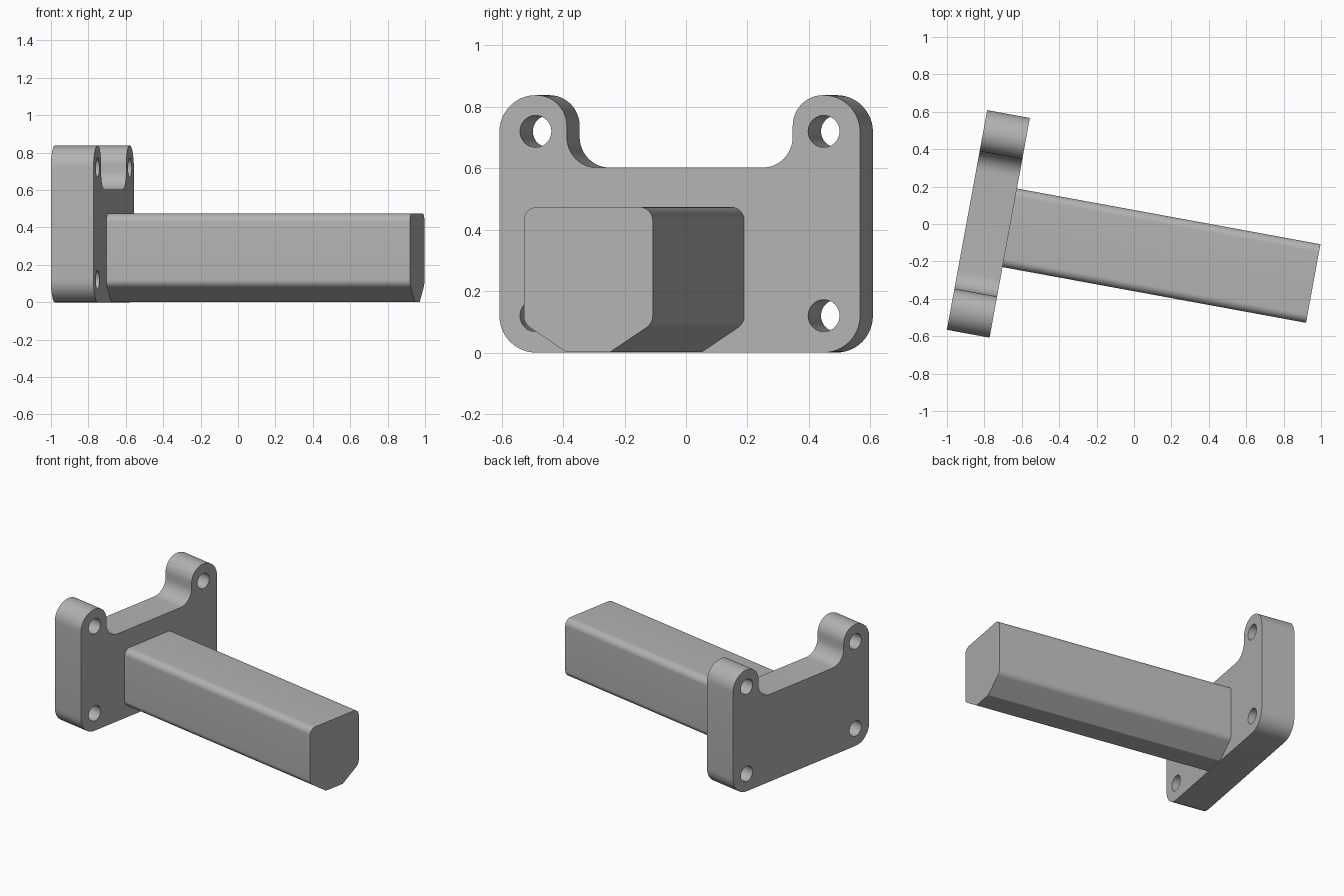
import bpy, bmesh, math
from mathutils import Vector

if "Cube" in bpy.data.objects:
    bpy.data.objects.remove(bpy.data.objects["Cube"], do_unlink=True)

steel = bpy.data.materials.new("plain grey")
steel.use_nodes = True
grey = (0.45, 0.45, 0.45, 1)
steel.diffuse_color = grey
steel.node_tree.nodes["Principled BSDF"].inputs["Base Color"].default_value = grey

YAW = math.radians(-10.4)
MID = -0.14          # centre line of both parts, across the plate


def rounded(corners, steps=12):
    """Replace each (y, z, radius) corner by a tangent arc."""
    out = []
    for i, (y, z, r) in enumerate(corners):
        p = Vector((y, z))
        if r == 0:
            out.append(p)
            continue
        a = (Vector(corners[i - 1][:2]) - p).normalized()
        b = (Vector(corners[(i + 1) % len(corners)][:2]) - p).normalized()
        half = a.angle(b) / 2
        centre = p + (a + b).normalized() * r / math.sin(half)
        start = p + a * r / math.tan(half) - centre
        end = p + b * r / math.tan(half) - centre
        sweep = math.pi - 2 * half
        for k in range(steps + 1):
            t = k / steps
            out.append(centre + (start * math.sin((1 - t) * sweep)
                                 + end * math.sin(t * sweep)) / math.sin(sweep))
    return out


def circle(y, z, r, n=32):
    return [Vector((y + r * math.cos(2 * math.pi * k / n),
                    z + r * math.sin(2 * math.pi * k / n))) for k in range(n)]


def mirrored(half):
    """Close a half profile across the centre line."""
    return half + [(-y, z, r) for y, z, r in reversed(half)]


def extrude_profile(name, loops, x0, x1):
    bm = bmesh.new()
    edges = []
    for loop in loops:
        vs = [bm.verts.new((x0, p.x + MID, p.y)) for p in loop]
        edges += [bm.edges.new((vs[i - 1], vs[i])) for i in range(len(vs))]
    bmesh.ops.triangle_fill(bm, edges=edges, use_beauty=True)
    res = bmesh.ops.extrude_face_region(bm, geom=bm.faces[:], use_keep_orig=True)
    moved = [g for g in res["geom"] if isinstance(g, bmesh.types.BMVert)]
    bmesh.ops.translate(bm, verts=moved, vec=(x1 - x0, 0, 0))
    bmesh.ops.recalc_face_normals(bm, faces=bm.faces[:])
    mesh = bpy.data.meshes.new(name)
    bm.to_mesh(mesh)
    bm.free()
    mesh.materials.append(steel)
    obj = bpy.data.objects.new(name, mesh)
    bpy.context.collection.objects.link(obj)
    obj.rotation_euler.z = YAW
    bpy.ops.object.select_all(action="DESELECT")
    obj.select_set(True)
    bpy.context.view_layer.objects.active = obj
    bpy.ops.object.shade_smooth_by_angle(angle=math.radians(25))
    return obj


# Mounting plate with two raised ears and four bolt holes
plate = mirrored([(0.597, 0, 0.12), (0.597, 0.838, 0.12),
                  (0.374, 0.838, 0.1), (0.374, 0.602, 0.1)])
holes = [circle(s * 0.477, z, 0.052) for s in (-1, 1) for z in (0.12, 0.72)]
extrude_profile("mounting_plate", [rounded(plate)] + holes, -0.882, -0.65)

# Bar with rounded top edges and chamfered underside
bar = mirrored([(0.0735, 0.002, 0), (0.2135, 0.095, 0.047), (0.2135, 0.474, 0.045)])
extrude_profile("bar", [rounded(bar)], -0.65, 1.0)
